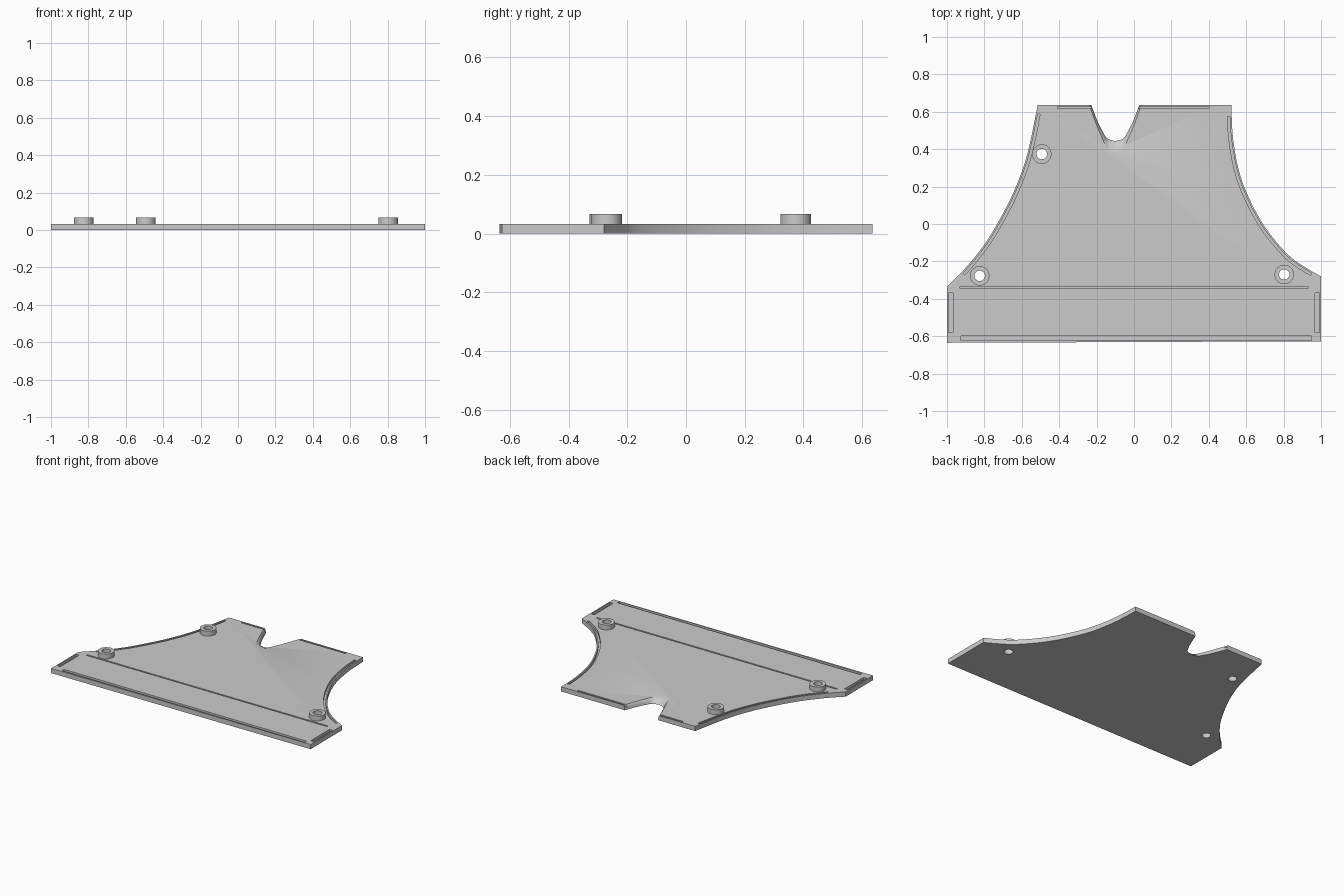
import bpy
import bmesh
from math import pi, cos, sin
from mathutils import Vector

cube = bpy.data.objects.get("Cube")
if cube:
    bpy.data.objects.remove(cube, do_unlink=True)

T = 0.033           # plate thickness
BOSS_TOP = 0.067
GROOVE_FLOOR = 0.016

grey = bpy.data.materials.new("mid grey")
grey.use_nodes = True
COLOUR = (0.6, 0.6, 0.6, 1)
grey.diffuse_color = COLOUR
grey.node_tree.nodes["Principled BSDF"].inputs["Base Color"].default_value = COLOUR


def smooth_path(points, steps=6):
    """Smooth curve through a few 2D points."""
    p = [Vector(q) for q in points]
    p = [2 * p[0] - p[1]] + p + [2 * p[-1] - p[-2]]
    out = []
    for a, b, c, d in zip(p, p[1:], p[2:], p[3:]):
        for i in range(steps):
            t = i / steps
            out.append(b + (c - a) * t / 2 + (2 * a - 5 * b + 4 * c - d) * t * t / 2
                       + (3 * b - a - 3 * c + d) * t ** 3 / 2)
    return out + [p[-2]]


def loft(name, rings, closed=False):
    """Join equal rings of 3D points; cap the ends unless the loft closes on itself."""
    bm = bmesh.new()
    vs = [[bm.verts.new(v) for v in ring] for ring in rings]
    n = len(vs[0])
    pairs = list(zip(vs, vs[1:])) + ([(vs[-1], vs[0])] if closed else [])
    for a, b in pairs:
        for i in range(n):
            j = (i + 1) % n
            bm.faces.new((a[i], a[j], b[j], b[i]))
    if not closed:
        bm.faces.new(vs[0])
        bm.faces.new(vs[-1])
    bmesh.ops.recalc_face_normals(bm, faces=bm.faces)
    mesh = bpy.data.meshes.new(name)
    bm.to_mesh(mesh)
    bm.free()
    mesh.materials.append(grey)
    obj = bpy.data.objects.new(name, mesh)
    bpy.context.collection.objects.link(obj)
    return obj


def prism(name, outline, z0, z1):
    return loft(name, [[(p[0], p[1], z) for p in outline] for z in (z0, z1)])


def circle(x, y, r, z, n=40):
    return [(x + r * cos(2 * pi * i / n), y + r * sin(2 * pi * i / n), z) for i in range(n)]


def strip(path, width):
    """Outline of a band of even width along a path."""
    sides = [[], []]
    for i, p in enumerate(path):
        d = (path[min(i + 1, len(path) - 1)] - path[max(i - 1, 0)]).normalized()
        n = Vector((-d.y, d.x)) * width / 2
        sides[0].append(p + n)
        sides[1].append(p - n)
    return sides[0] + sides[1][::-1]


# Plate outline: straight front, back and ends with two swept sides
left_side = smooth_path([(-1, -0.335), (-0.905, -0.24), (-0.8, -0.11), (-0.715, 0.03),
                         (-0.635, 0.19), (-0.57, 0.375), (-0.515, 0.635)])
right_side = smooth_path([(0.52, 0.635), (0.53, 0.455), (0.565, 0.27), (0.63, 0.107),
                          (0.715, -0.037), (0.83, -0.17), (0.93, -0.24), (1, -0.28)])
plate = prism("base_plate", left_side + right_side + [(1, -0.627), (-1, -0.635)], 0, T)

cutters = []

# Scooped notch in the back edge, wider at the top face
low = smooth_path([(0.138, 0.66), (0.095, 0.55), (0.065, 0.49), (0.042, 0.457), (0, 0.443)])
high = smooth_path([(0.148, 0.66), (0.108, 0.55), (0.075, 0.47), (0.036, 0.39), (0, 0.372)])


def notch_ring(f, z):
    half = [a.lerp(b, f) for a, b in zip(low, high)]
    return ([(-0.1 + p.x, p.y, z) for p in half]
            + [(-0.1 - p.x, p.y, z) for p in half[-2::-1]])


cutters.append(loft("notch_cutter", [notch_ring(f, z) for f, z in
                                     ((0, -0.02), (0, 0), (0.2, 0.015), (0.5, 0.026),
                                      (1, T), (1, 0.06))]))

# Straight grooves: x0, x1, y0, y1
for x0, x1, y0, y1 in ((-0.925, 0.95, -0.622, -0.6), (-0.93, 0.93, -0.346, -0.335),
                       (-0.41, 0.4, 0.617, 0.629), (-0.992, -0.968, -0.58, -0.37),
                       (0.968, 0.992, -0.58, -0.37)):
    cutters.append(prism("groove_cutter", [(x0, y0), (x1, y0), (x1, y1), (x0, y1)],
                         GROOVE_FLOOR, 0.06))

# Curved grooves that follow the swept sides
for side in (left_side, right_side):
    inner = []
    for a, b, c in zip(side, side[1:], side[2:]):
        d = (c - a).normalized()
        inner.append(b + Vector((d.y, -d.x)) * 0.016)
    inner = [p for p in inner if -0.27 < p.y < 0.595]
    cutters.append(prism("curved_groove_cutter", strip(inner, 0.013), GROOVE_FLOOR, 0.06))

# Hollow bosses with holes right through the plate
for name, x, y in (("front_left_boss", 0.803, -0.27), ("front_right_boss", -0.825, -0.277),
                   ("back_right_boss", -0.493, 0.374)):
    R, r = 0.052, 0.028
    boss = loft(name, [circle(x, y, *rz) for rz in
                       ((R, T), (R, BOSS_TOP), (r, BOSS_TOP), (r, T))], closed=True)
    boss.select_set(True)
    cutters.append(loft("hole_cutter", [circle(x, y, r, z) for z in (-0.02, 0.1)]))

# Cut the plate
bpy.context.view_layer.objects.active = plate
for c in cutters:
    mod = plate.modifiers.new("cut", "BOOLEAN")
    mod.operation = "DIFFERENCE"
    mod.solver = "EXACT"
    mod.object = c
    bpy.ops.object.modifier_apply(modifier=mod.name)
    bpy.data.objects.remove(c, do_unlink=True)

plate.select_set(True)
bpy.ops.object.shade_smooth_by_angle(angle=pi / 6)
